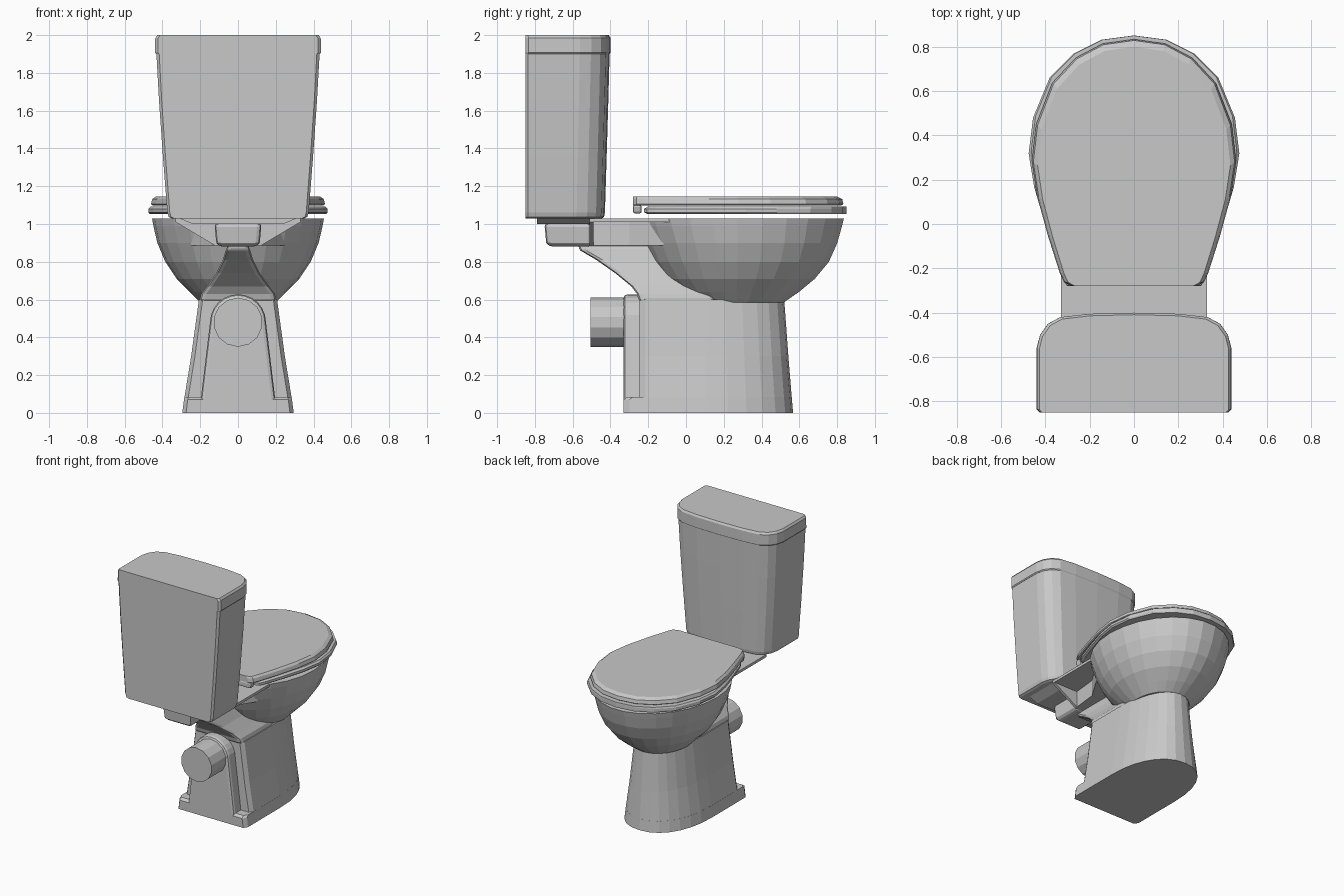
import bpy, bmesh, math

if "Cube" in bpy.data.objects:
    bpy.data.objects.remove(bpy.data.objects["Cube"])

mat = bpy.data.materials.new("porcelain_grey")
mat.diffuse_color = (0.58, 0.58, 0.58, 1)
mat.use_nodes = True
mat.node_tree.nodes["Principled BSDF"].inputs["Base Color"].default_value = mat.diffuse_color


def finish(bm, name, bevel=0):
    bmesh.ops.recalc_face_normals(bm, faces=bm.faces)
    me = bpy.data.meshes.new(name)
    bm.to_mesh(me)
    bm.free()
    me.materials.append(mat)
    ob = bpy.data.objects.new(name, me)
    bpy.context.collection.objects.link(ob)
    if bevel:
        b = ob.modifiers.new("bevel", 'BEVEL')
        b.width, b.segments, b.limit_method = bevel, 2, 'ANGLE'
        b.angle_limit = math.radians(50)
    return ob


def loft(name, rings, closed=False, bevel=0):
    """Skin a stack of equal-length point rings; cap the ends or close into a torus."""
    bm = bmesh.new()
    vs = [[bm.verts.new(p) for p in r] for r in rings]
    n = len(vs[0])
    pairs = list(zip(vs, vs[1:])) + ([(vs[-1], vs[0])] if closed else [])
    for a, b in pairs:
        for i in range(n):
            j = (i + 1) % n
            bm.faces.new((a[i], a[j], b[j], b[i]))
    if not closed:
        bm.faces.new(vs[0])
        bm.faces.new(vs[-1])
    return finish(bm, name, bevel)


def prism(name, pts, y0, y1, bevel=0):
    """Extrude an x-z outline along y."""
    return loft(name, [[(x, y, z) for x, z in pts] for y in (y0, y1)], bevel=bevel)


def mirrored(half):
    """Complete an outline given from the +x half (first and last points on x = 0)."""
    return half + [(-x, y) for x, y in reversed(half[1:-1])]


def scaled(outline, sx, sy, py, z):
    return [(x * sx, py + (y - py) * sy, z) for x, y in outline]


def egg(hw, yb, yf, z, n=26):
    """Oval ring whose widest point sits slightly behind the middle."""
    cy = yb + (yf - yb) * 0.48
    pts = []
    for i in range(n):
        a = 2 * math.pi * i / n
        c, s = math.cos(a), math.sin(a)
        pts.append((hw * c, cy + s * ((yf - cy) if s > 0 else (cy - yb)), z))
    return pts


def d_ring(hw, yb, yf, z, ym=0.1, n=14):
    """Flat back with clipped corners, straight sides, rounded front."""
    pts = [(-hw, yb + .03, z), (-hw + .02, yb, z), (hw - .02, yb, z), (hw, yb + .03, z)]
    for i in range(n + 1):
        a = math.pi * i / n
        c = math.cos(a)
        pts.append((hw * math.copysign(abs(c) ** 0.9, c), ym + (yf - ym) * math.sin(a) ** 0.9, z))
    return pts


def rect(hw, y0, y1, z):
    return [(-hw, y0, z), (hw, y0, z), (hw, y1, z), (-hw, y1, z)]


# Cistern body and lid
tank = mirrored([(0, -.85), (.42, -.85), (.435, -.835), (.435, -.56), (.42, -.50),
                 (.385, -.45), (.33, -.42), (.2, -.405), (0, -.40)])
loft("cistern", [scaled(tank, w / .435, s, -.85, z) for w, s, z in
                 [(.350, .90, 1.03), (.367, .925, 1.037), (.374, .935, 1.06), (.397, .955, 1.35),
                  (.418, .975, 1.65), (.432, .99, 1.90)]])
loft("cistern_lid", [scaled(tank, w / .435, s, -.85, z) for w, s, z in
                     [(.433, .99, 1.90), (.439, 1, 1.907), (.438, 1, 1.985), (.427, .98, 2.0)]])

# Seat ring and closed cover
seat = mirrored([(0, .85), (.145, .83), (.27, .765), (.38, .65), (.455, .46), (.475, .29),
                 (.45, .13), (.40, -.05), (.345, -.22), (.325, -.262), (.29, -.28), (0, -.28)])
loft("seat", [scaled(seat, s, t, p, z) for s, t, p, z in
              [(.98, .93, .84, 1.052), (1, .95, .85, 1.062), (1, .95, .85, 1.08), (.975, .93, .84, 1.092),
               (.66, .68, .3, 1.092), (.62, .66, .3, 1.055)]], closed=True)
loft("seat_cover", [scaled(seat, s, t, -.28, z) for s, t, z in
                    [(.95, .975, 1.098), (.97, .985, 1.105), (.955, .98, 1.132), (.915, .955, 1.146)]])
prism("seat_hinge", [(-.30, 1.056), (.30, 1.056), (.31, 1.10), (-.31, 1.10)], -.28, -.235, .01)

# Bowl: outer shell, rim and inner basin
loft("bowl", [egg(*r) for r in
              [(.20, .04, .52, .585), (.255, -.04, .60, .64), (.325, -.11, .685, .71),
               (.385, -.17, .76, .80), (.427, -.215, .805, .90), (.448, -.25, .83, .99),
               (.455, -.26, .84, 1.03), (.34, -.08, .71, 1.03), (.33, -.06, .70, .95),
               (.26, .02, .62, .80), (.12, .14, .42, .64)]])

# Rear shelf: top plate, triangular rear gusset, flaring centre channel
prism("rear_shelf", [(-.33, 1.03), (-.33, 1.01), (.33, 1.01), (.33, 1.03)], -.51, -.08)
prism("shelf_gusset", [(-.33, 1.01), (-.12, .885), (.12, .885), (.33, 1.01)], -.51, -.49)
loft("shelf_channel", [[(-.12, -.49, z), (.12, -.49, z), (.14, -.3, z), (.25, -.12, z),
                        (-.25, -.12, z), (-.14, -.3, z)] for z in (.885, 1.01)])
prism("cistern_plate", [(-.24, 1.0), (.24, 1.0), (.31, 1.03), (-.31, 1.03)], -.79, -.50)
loft("cistern_boss", [rect(.10, -.725, -.5, .88), rect(.115, -.74, -.5, .90), rect(.125, -.75, -.5, 1.005)],
     bevel=.02)

# Pedestal, foot and sloping neck
loft("pedestal", [d_ring(.284, -.245, .56, .08), d_ring(.248, -.245, .542, .30),
                  d_ring(.207, -.245, .52, .60)])
loft("foot", [d_ring(.295, -.33, .567, 0), d_ring(.286, -.33, .561, .07), d_ring(.284, -.31, .56, .085)])
loft("neck", [rect(hw, y, .15, z) for hw, y, z in
              [(.207, -.245, .58), (.195, -.26, .63), (.165, -.29, .67), (.115, -.375, .74),
               (.08, -.475, .81), (.065, -.56, .86), (.06, -.58, .89)]], bevel=.025)

# Raised back panel with round top, and waste pipe
arc = [(.148 * math.cos(math.pi * i / 12), .48 + .148 * math.sin(math.pi * i / 12)) for i in range(13)]
prism("outlet_panel", [(-.2, .05), (.2, .05)] + arc, -.33, -.2, .02)
pipe = [(.13 * math.cos(math.pi * (i + .5) / 7), .48 + .13 * math.sin(math.pi * (i + .5) / 7)) for i in range(14)]
prism("waste_pipe", pipe, -.505, -.25)
